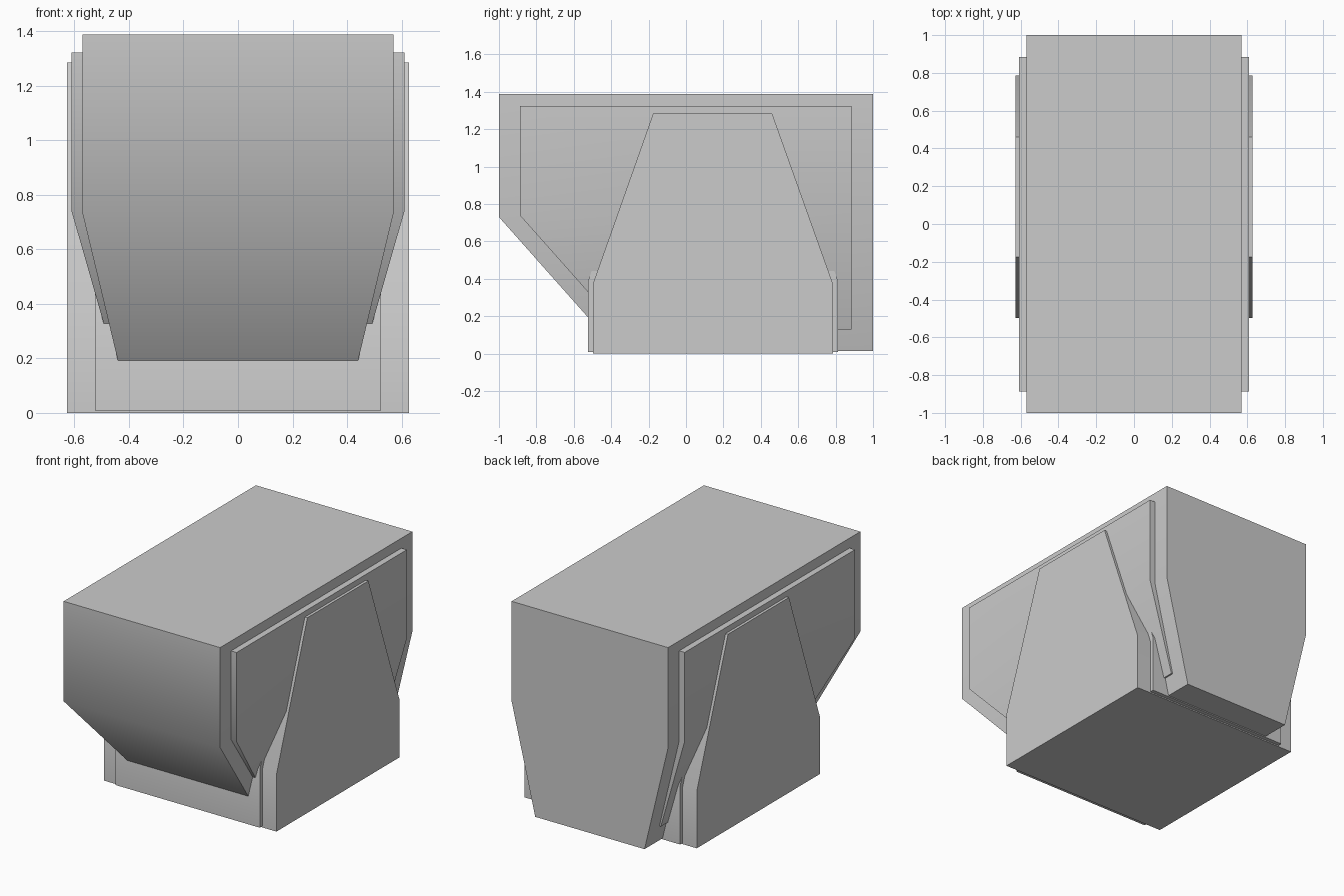
import bpy, bmesh, math

if "Cube" in bpy.data.objects:
    bpy.data.objects.remove(bpy.data.objects["Cube"])


def hull_part(name, stations):
    """Convex solid from (y, z, half_width) stations, mirrored across x."""
    bm = bmesh.new()
    for y, z, w in stations:
        for side in (-1, 1):
            bm.verts.new((side * w, y, z))
    bmesh.ops.convex_hull(bm, input=bm.verts[:])
    bmesh.ops.dissolve_limit(bm, angle_limit=math.radians(1),
                             verts=bm.verts[:], edges=bm.edges[:])
    bmesh.ops.recalc_face_normals(bm, faces=bm.faces[:])
    mesh = bpy.data.meshes.new(name)
    bm.to_mesh(mesh)
    bm.free()
    obj = bpy.data.objects.new(name, mesh)
    bpy.context.collection.objects.link(obj)
    # soft across shallow bends, sharp at corners
    mesh.shade_smooth()
    mesh.set_sharp_from_angle(angle=math.radians(45))
    return obj


# main housing: sloped front underside, sides tapering in below
hull_part("main_body", [
    (-1, 1.388, 0.57), (1, 1.388, 0.57),
    (-1, 0.73, 0.57), (1, 0.73, 0.57),
    (-0.365, 0.015, 0.398), (1, 0.015, 0.398)])

# raised side panels following the housing outline
hull_part("side_panels", [
    (-0.887, 1.323, 0.61), (0.885, 1.323, 0.61),
    (-0.887, 0.738, 0.61), (0.885, 0.738, 0.61),
    (-0.347, 0.13, 0.436), (0.885, 0.13, 0.436)])

# outer stand with tall tapered cheeks
cheek = [(-0.497, 0), (-0.497, 0.375), (-0.175, 1.285),
         (0.46, 1.285), (0.785, 0.375), (0.785, 0)]
hull_part("stand_cheeks", [(y, z, 0.628) for y, z in cheek])

# narrower, slightly longer core of the stand
core = [(-0.523, 0.008), (-0.523, 0.39), (-0.24, 1.19),
        (0.526, 1.19), (0.812, 0.39), (0.812, 0.008)]
hull_part("stand_core", [(y, z, 0.525) for y, z in core])
